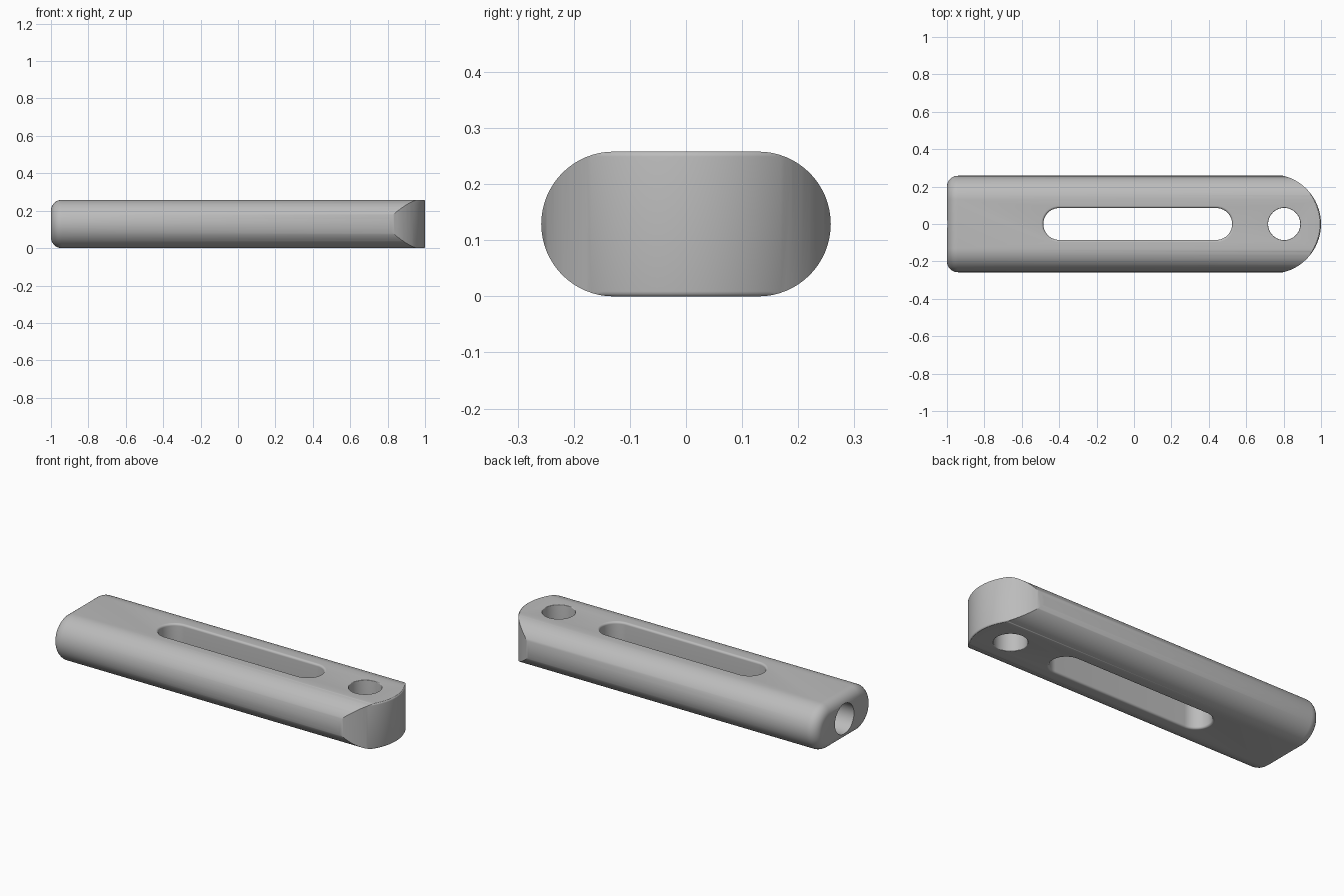
import bpy, bmesh, math
from mathutils import Matrix, Vector

cube = bpy.data.objects.get("Cube")
if cube:
    bpy.data.objects.remove(cube, do_unlink=True)

H = 0.129            # half thickness of the bar
SEG = 32             # segments per half circle

grey = bpy.data.materials.new("plain_grey")
grey.use_nodes = True
colour = (0.5, 0.5, 0.5, 1)
grey.diffuse_color = colour
grey.node_tree.nodes["Principled BSDF"].inputs["Base Color"].default_value = colour


def stadium(half, radius):
    """Slot-shaped outline, long in its first axis; a circle when half is 0."""
    points = []
    for side in (1, -1):
        for i in range(SEG + 1):
            if half == 0 and i == SEG:
                continue
            a = -math.pi / 2 + math.pi * i / SEG
            points.append((side * (half + radius * math.cos(a)), side * radius * math.sin(a)))
    return points


def loft(name, half, levels, matrix):
    """Solid through slot outlines given as (height, radius) levels."""
    bm = bmesh.new()
    rings = [[bm.verts.new((x, y, z)) for x, y in stadium(half, r)] for z, r in levels]
    n = len(rings[0])
    for a, b in zip(rings, rings[1:]):
        for i in range(n):
            j = (i + 1) % n
            bm.faces.new((a[i], a[j], b[j], b[i]))
    bm.faces.new(rings[0][::-1])
    bm.faces.new(rings[-1])
    bmesh.ops.transform(bm, matrix=matrix, verts=bm.verts)
    bmesh.ops.recalc_face_normals(bm, faces=bm.faces)
    mesh = bpy.data.meshes.new(name)
    bm.to_mesh(mesh)
    bm.free()
    mesh.materials.append(grey)
    obj = bpy.data.objects.new(name, mesh)
    bpy.context.collection.objects.link(obj)
    return obj


def quarter(radius, steps=8):
    """(depth, inset) pairs of a round-over, from the end face inward."""
    for i in range(steps + 1):
        a = math.pi / 2 * i / steps
        yield radius * (1 - math.cos(a)), radius * (1 - math.sin(a))


def flared(radius, rim):
    """Through-cut levels that open out into rounded rims at both faces."""
    low = [(d, radius + i) for i, d in quarter(rim)][::-1]
    low = [(-0.02, radius + rim)] + low
    return low + [(2 * H - z, r) for z, r in reversed(low)]


# Local outline plane laid across the bar: long axis to y, height to x
across = Matrix(((0, 0, 1, 0), (1, 0, 0, 0), (0, 1, 0, H), (0, 0, 0, 1)))

# Bar with one rounded-over end
levels = [(-1 + d, H - i) for d, i in quarter(0.058)] + [(1.05, H)]
bar = loft("slotted_bar", H, levels, across)

# Plan outline that rounds the other end, with slightly softened edges
R = 0.266
soft = [(d - 0.001, R - i) for d, i in quarter(0.01, 4)]
soft += [(2 * H - z, r) for z, r in reversed(soft)]
plan = loft("round_end_cutter", 1.0, soft, Matrix.Translation((1 - R - 1.0, 0, 0)))

# Long slot, round hole and blind hole in the end
slot = loft("slot_cutter", 0.42, flared(0.085, 0.012), Matrix.Translation((0.02, 0, 0)))
hole = loft("hole_cutter", 0, flared(0.086, 0.004), Matrix.Translation((0.803, 0, 0)))
bore = loft("bore_cutter", 0, [(-1.1, 0.086), (-0.7, 0.086)], across)

for cutter, operation in ((plan, 'INTERSECT'), (slot, 'DIFFERENCE'),
                          (hole, 'DIFFERENCE'), (bore, 'DIFFERENCE')):
    mod = bar.modifiers.new(cutter.name, 'BOOLEAN')
    mod.operation = operation
    mod.solver = 'EXACT'
    mod.object = cutter
    bpy.context.view_layer.objects.active = bar
    bpy.ops.object.modifier_apply(modifier=mod.name)
    bpy.data.objects.remove(cutter, do_unlink=True)

# Smooth curved surfaces, keep the sharp edges
bpy.ops.object.select_all(action='DESELECT')
bar.select_set(True)
bpy.context.view_layer.objects.active = bar
bpy.ops.object.shade_smooth_by_angle(angle=math.radians(30))
